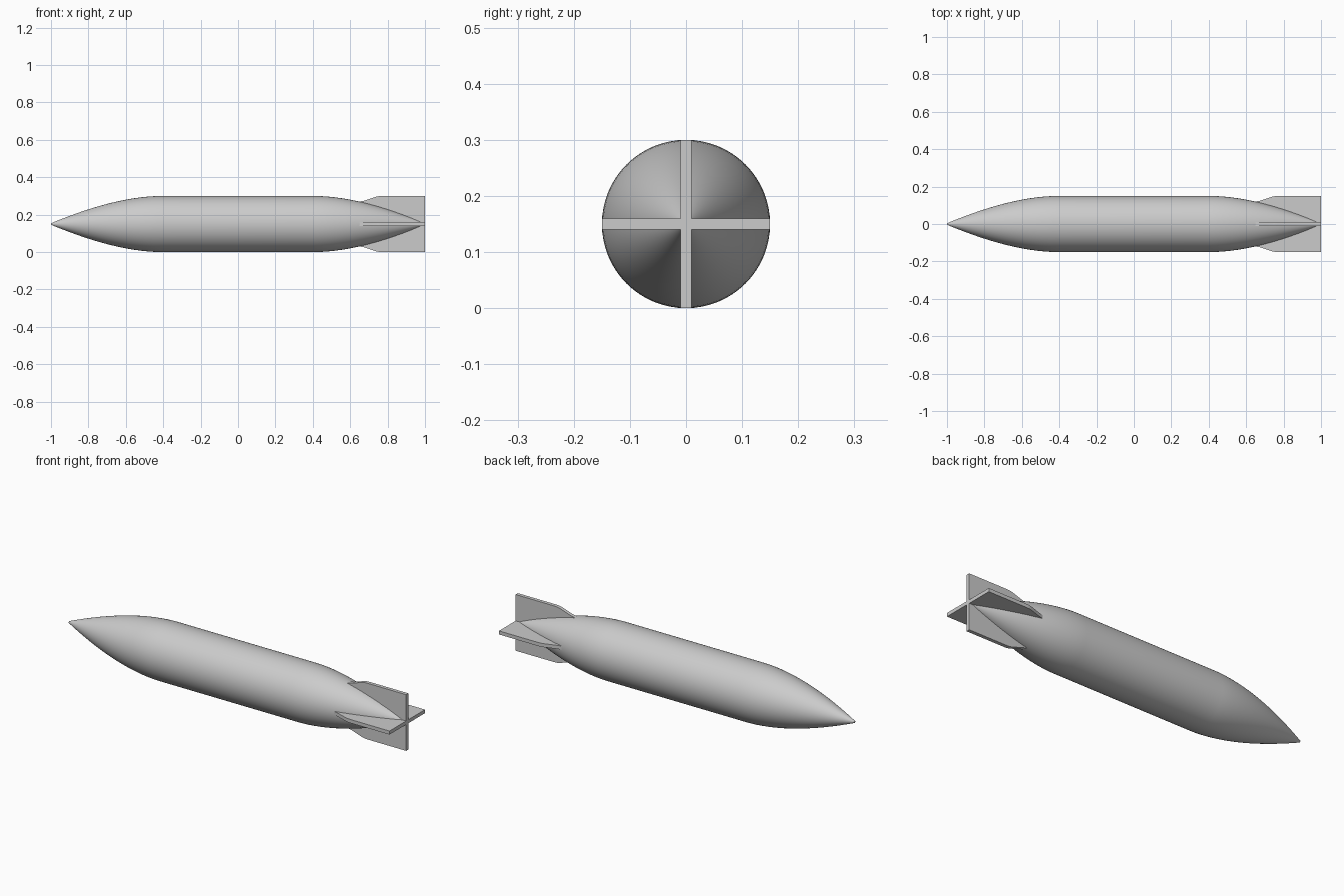
import bpy, bmesh
from math import radians, pi, sin, cos
from mathutils import Matrix, Vector

cube = bpy.data.objects.get("Cube")
if cube:
    bpy.data.objects.remove(cube, do_unlink=True)

RADIUS = 0.15
SEGMENTS = 64
HALF_FIN = 0.0095
CENTRE = Vector((0, 0, RADIUS))

grey = bpy.data.materials.new("light grey metal")
grey.use_nodes = True
colour = (0.6, 0.6, 0.6, 1)
grey.diffuse_color = colour
grey.node_tree.nodes["Principled BSDF"].inputs["Base Color"].default_value = colour


def finish(bm, name):
    bmesh.ops.recalc_face_normals(bm, faces=bm.faces)
    mesh = bpy.data.meshes.new(name)
    bm.to_mesh(mesh)
    bm.free()
    mesh.materials.append(grey)
    obj = bpy.data.objects.new(name, mesh)
    obj.location = CENTRE
    bpy.context.collection.objects.link(obj)
    bpy.ops.object.select_all(action='DESELECT')
    obj.select_set(True)
    bpy.context.view_layer.objects.active = obj
    bpy.ops.object.shade_smooth_by_angle(angle=radians(35))
    return obj


# Hull: cylinder with matching curved nose and tail, spun around the long axis
def hull():
    start, steps = 0.41, 20
    half = []
    for i in range(steps):
        t = i / steps
        half.append((start + (0.99 - start) * t, RADIUS * (1 - t ** 1.8) + 0.008 * t ** 4))
    half += [(0.99, 0.008), (0.997, 0.005)]
    profile = [(-x, r) for x, r in reversed(half)] + half
    bm = bmesh.new()
    rings = []
    for x, r in profile:
        angles = [2 * pi * k / SEGMENTS for k in range(SEGMENTS)]
        rings.append([bm.verts.new((x, r * cos(a), r * sin(a))) for a in angles])
    for a, b in zip(rings, rings[1:]):
        for k in range(SEGMENTS):
            n = (k + 1) % SEGMENTS
            bm.faces.new((a[k], a[n], b[n], b[k]))
    # Rounded tips
    for ring, x in ((rings[0], -1), (rings[-1], 1)):
        tip = bm.verts.new((x, 0, 0))
        for k in range(SEGMENTS):
            bm.faces.new((ring[k], ring[(k + 1) % SEGMENTS], tip))
    finish(bm, "hull")


# Tail fin: side outline extruded to a plate, then turned around the long axis
def fin(name, angle, inner):
    outline = [(0.65, inner), (0.65, 0.119), (0.68, 0.126), (0.71, 0.136),
               (0.74, 0.146), (0.755, 0.149), (0.77, RADIUS), (1, RADIUS), (1, inner)]
    bm = bmesh.new()
    face = bm.faces.new([bm.verts.new((x, -HALF_FIN, z)) for x, z in outline])
    new = bmesh.ops.extrude_face_region(bm, geom=[face])["geom"]
    moved = [v for v in new if isinstance(v, bmesh.types.BMVert)]
    bmesh.ops.translate(bm, verts=moved, vec=(0, 2 * HALF_FIN, 0))
    bm.transform(Matrix.Rotation(radians(angle), 4, 'X'))
    finish(bm, name)


hull()
fin("top_fin", 0, 0)
fin("bottom_fin", 180, 0)
fin("front_fin", 90, HALF_FIN)
fin("back_fin", 270, HALF_FIN)
